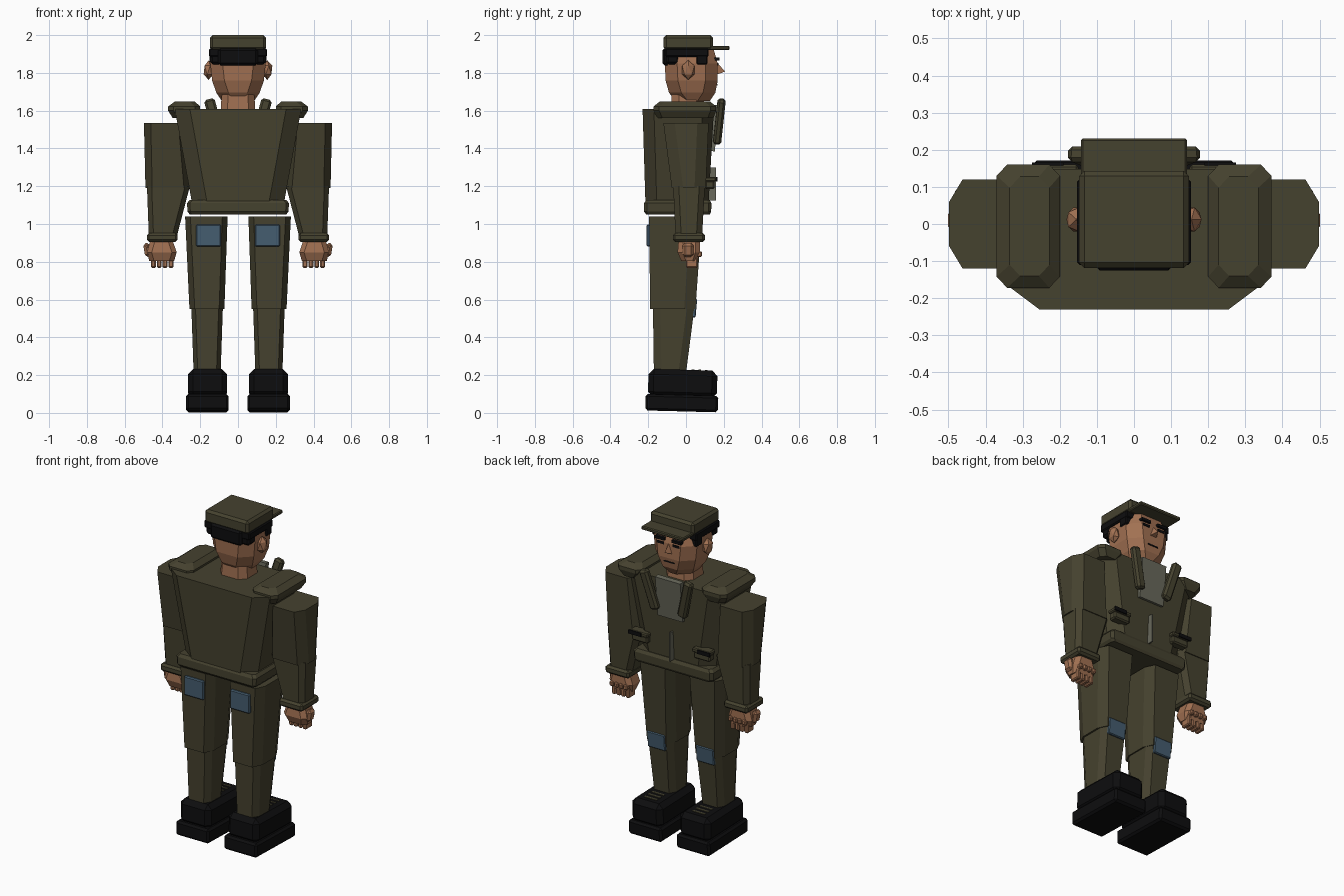
import bpy, bmesh, math
from mathutils import Matrix, Vector, Euler


def material(name, rgb):
    m = bpy.data.materials.new(name)
    m.diffuse_color = (*rgb, 1)
    return m


OLIVE = material("olive_cloth", (0.060, 0.054, 0.028))
SKIN = material("skin", (0.36, 0.165, 0.085))
BLACK = material("black_leather", (0.004, 0.004, 0.0045))
BLUE = material("blue_patch", (0.06, 0.11, 0.16))
GREY = material("grey_shirt", (0.14, 0.14, 0.105))


def finish(name, bm, mat, mirror):
    bmesh.ops.recalc_face_normals(bm, faces=bm.faces[:])
    me = bpy.data.meshes.new(name)
    bm.to_mesh(me)
    bm.free()
    me.materials.append(mat)
    ob = bpy.data.objects.new(name, me)
    bpy.context.collection.objects.link(ob)
    if mirror:
        mod = ob.modifiers.new("mirror", 'MIRROR')
        mod.use_clip = False
        mod.use_mirror_merge = False
    return ob


def box(name, lo, hi, mat, bevel=0.0, rot=(0, 0, 0), mirror=False):
    """Box between two corners, turned about its centre (degrees)."""
    lo, hi = Vector(lo), Vector(hi)
    size = hi - lo
    bm = bmesh.new()
    bmesh.ops.create_cube(bm, size=1)
    bmesh.ops.scale(bm, vec=size, verts=bm.verts)
    if bevel:
        bmesh.ops.bevel(bm, geom=bm.edges[:], offset=bevel, segments=1,
                        affect='EDGES', profile=0.5)
    turn = Euler([math.radians(a) for a in rot]).to_matrix().to_4x4()
    bmesh.ops.transform(bm, matrix=Matrix.Translation((lo + hi) / 2) @ turn, verts=bm.verts)
    return finish(name, bm, mat, mirror)


def loft(name, rings, mat, cut=(0.03, 0.03), mirror=False):
    """Stack of chamfered rectangles; each ring is z, x0, x1, y0, y1."""
    cx, cy = cut
    bm = bmesh.new()
    loops = []
    for z, a, b, c, d in rings:
        pts = [(a + cx, c), (b - cx, c), (b, c + cy), (b, d - cy),
               (b - cx, d), (a + cx, d), (a, d - cy), (a, c + cy)]
        loops.append([bm.verts.new((x, y, z)) for x, y in pts])
    for p, q in zip(loops, loops[1:]):
        for i in range(8):
            j = (i + 1) % 8
            bm.faces.new((p[i], p[j], q[j], q[i]))
    bm.faces.new(loops[0])
    bm.faces.new(loops[-1])
    return finish(name, bm, mat, mirror)


# Boots: sole, upper and laces, tipped slightly toward the toe
tip = (-1.5, 0, 0)
box("boot_sole", (0.05, -0.215, 0.008), (0.275, 0.17, 0.095), BLACK, 0.012, tip, True)
box("boot_upper", (0.058, -0.2, 0.08), (0.266, 0.165, 0.228), BLACK, 0.028, tip, True)
for i in range(3):
    y = 0.03 + i * 0.035
    box("boot_lace", (0.12, y, 0.222 - i * 0.001), (0.205, y + 0.014, 0.23 - i * 0.001),
        OLIVE, mirror=True)

# Trouser legs: shin inside a wider thigh
loft("shin", [(0.21, 0.092, 0.235, -0.17, 0.0), (0.56, 0.08, 0.247, -0.175, 0.045)],
     OLIVE, (0.022, 0.04), True)
loft("thigh", [(0.55, 0.072, 0.257, -0.19, 0.05), (1.04, 0.055, 0.28, -0.195, 0.085)],
     OLIVE, (0.028, 0.06), True)
box("knee_patch", (0.105, 0.035, 0.505), (0.225, 0.055, 0.605), BLUE, 0.005, (-5, 0, 0), True)
box("back_pocket", (0.09, -0.208, 0.88), (0.222, -0.185, 0.997), BLUE, 0.006, mirror=True)

# Jacket body and belt
loft("jacket", [(1.06, -0.24, 0.24, -0.213, 0.115), (1.12, -0.245, 0.245, -0.215, 0.12),
                (1.61, -0.335, 0.335, -0.23, 0.148)], OLIVE, (0.08, 0.06))
loft("belt", [(1.05, -0.255, 0.255, -0.21, 0.125), (1.065, -0.267, 0.267, -0.222, 0.133),
              (1.11, -0.27, 0.27, -0.222, 0.135), (1.128, -0.255, 0.255, -0.21, 0.125)],
     OLIVE, (0.015, 0.015))

# Shoulder pads
loft("shoulder_pad", [(1.56, 0.23, 0.345, -0.155, 0.145), (1.6, 0.2, 0.37, -0.172, 0.16),
                      (1.622, 0.2, 0.37, -0.172, 0.16), (1.648, 0.228, 0.335, -0.14, 0.128)],
     OLIVE, (0.028, 0.03), True)

# Sleeves and cuffs
loft("upper_sleeve", [(1.19, 0.25, 0.49, -0.075, 0.105), (1.535, 0.28, 0.498, -0.12, 0.12)],
     OLIVE, (0.036, 0.06), True)
loft("lower_sleeve", [(0.93, 0.325, 0.472, -0.055, 0.085), (1.2, 0.255, 0.482, -0.068, 0.1)],
     OLIVE, (0.025, 0.03), True)
box("cuff", (0.32, -0.07, 0.905), (0.482, 0.1, 0.952), OLIVE, 0.012, mirror=True)

# Hands: palm, curled fingers, knuckles and thumb
loft("palm", [(0.805, 0.338, 0.47, -0.025, 0.06), (0.85, 0.325, 0.482, -0.045, 0.075),
              (0.91, 0.345, 0.465, -0.04, 0.075)], SKIN, (0.025, 0.025), True)
for i in range(4):
    x = 0.342 + i * 0.031
    box("finger", (x, 0.0, 0.768), (x + 0.026, 0.062, 0.835), SKIN, 0.006, mirror=True)
    box("knuckle", (x, 0.05, 0.825), (x + 0.026, 0.085, 0.855), SKIN, 0.006, mirror=True)
box("thumb", (0.462, -0.02, 0.825), (0.497, 0.04, 0.9), SKIN, 0.014, (0, 10, 0), True)

# Jacket front: shirt panel, lapels, zip and hip pockets
box("shirt_panel", (-0.085, 0.135, 1.385), (0.085, 0.165, 1.63), GREY, 0, (-6, 0, 0))
box("lapel", (0.093, 0.155, 1.42), (0.15, 0.198, 1.665), OLIVE, 0.012, (-6, 15, 0), True)
box("zip", (-0.004, 0.115, 1.125), (0.004, 0.158, 1.3), GREY)
box("hip_pocket", (0.155, 0.1, 1.185), (0.265, 0.152, 1.23), OLIVE, 0.008, mirror=True)
box("pocket_flap", (0.15, 0.1, 1.225), (0.272, 0.16, 1.25), OLIVE, 0.006, mirror=True)
box("pocket_trim", (0.19, 0.158, 1.226), (0.275, 0.166, 1.249), BLACK, mirror=True)

# Neck and faceted head
loft("neck", [(1.59, -0.092, 0.092, -0.08, 0.1), (1.72, -0.085, 0.085, -0.075, 0.09)],
     SKIN, (0.035, 0.04))
loft("head", [(1.65, -0.085, 0.085, -0.055, 0.125), (1.695, -0.115, 0.115, -0.09, 0.155),
              (1.76, -0.137, 0.137, -0.108, 0.168), (1.85, -0.147, 0.147, -0.112, 0.168),
              (1.93, -0.135, 0.135, -0.105, 0.145)], SKIN, (0.065, 0.065))

# Ears
for s, side in ((-1, "left"), (1, "right")):
    bm = bmesh.new()
    bmesh.ops.create_icosphere(bm, subdivisions=1, radius=1)
    bmesh.ops.transform(bm, verts=bm.verts, matrix=Matrix.Translation((s * 0.155, 0.012, 1.815))
                        @ Matrix.Diagonal((0.03, 0.038, 0.052, 1)))
    finish(side + "_ear", bm, SKIN, False)

# Nose wedge
bm = bmesh.new()
v = [bm.verts.new(p) for p in ((0, 0.16, 1.86), (-0.027, 0.16, 1.79),
                               (0.027, 0.16, 1.79), (0, 0.207, 1.807))]
for f in ((0, 1, 3), (0, 3, 2), (1, 2, 3), (0, 2, 1)):
    bm.faces.new([v[i] for i in f])
finish("nose", bm, SKIN, False)

# Eyes, brows and mouth
box("eye", (0.03, 0.16, 1.838), (0.075, 0.172, 1.852), BLACK, mirror=True)
box("brow", (0.025, 0.15, 1.865), (0.088, 0.178, 1.881), BLACK, mirror=True)
box("mouth", (-0.035, 0.15, 1.732), (0.035, 0.166, 1.74), BLACK)

# Hair below the cap
box("back_hair", (-0.105, -0.125, 1.84), (0.105, -0.06, 1.93), BLACK, 0.012)
box("side_hair", (0.09, -0.11, 1.885), (0.153, 0.12, 1.93), BLACK, 0.006, mirror=True)
box("nape_hair", (0.085, -0.105, 1.845), (0.147, -0.035, 1.915), BLACK, 0.012, mirror=True)
box("sideburn", (0.1, 0.055, 1.845), (0.152, 0.115, 1.91), BLACK, 0.006, mirror=True)

# Cap crown and brim
box("cap_crown", (-0.148, -0.118, 1.92), (0.148, 0.143, 2.0), OLIVE, 0.014)
box("cap_brim", (-0.143, 0.1, 1.921), (0.143, 0.23, 1.943), OLIVE, 0.005)
